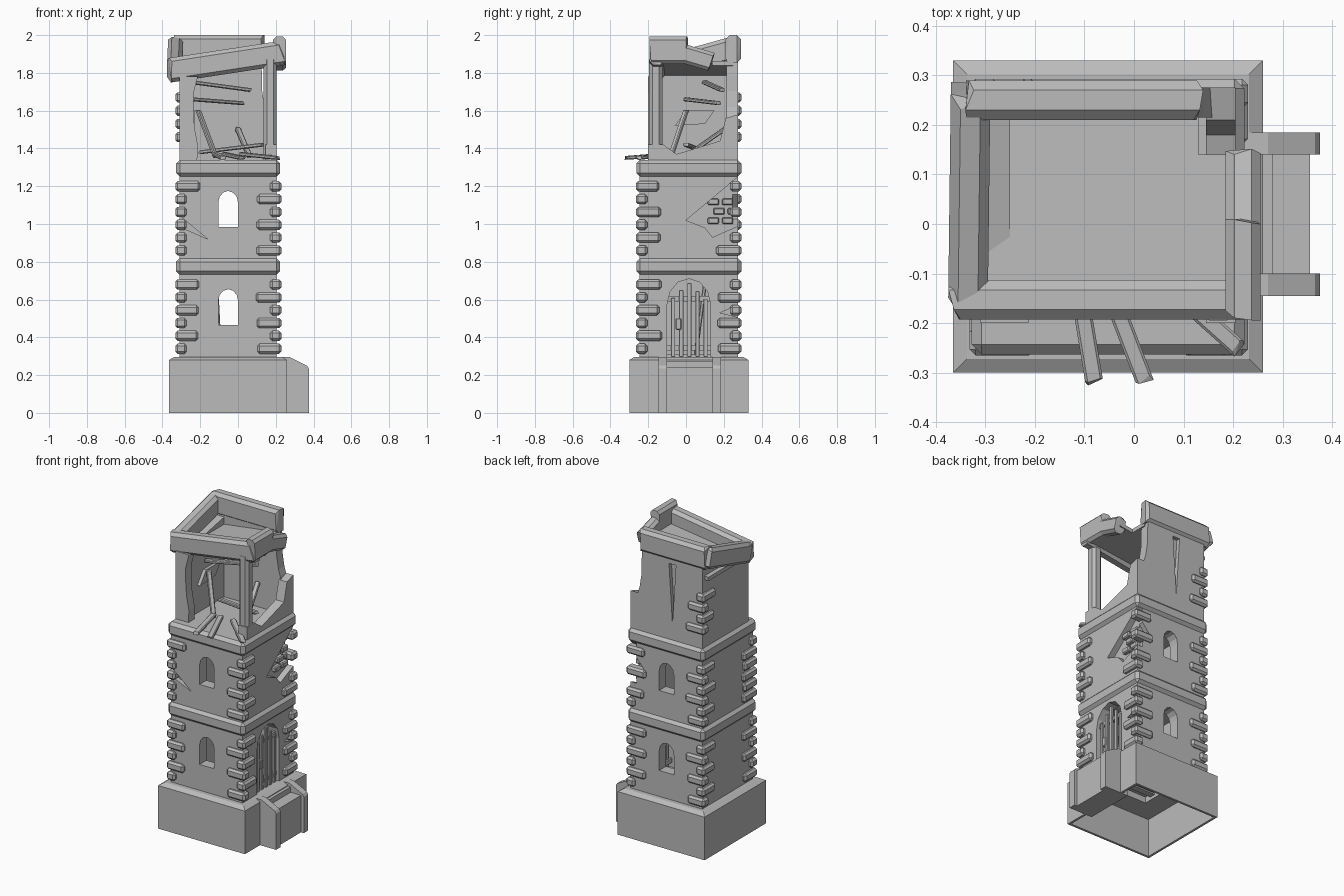
import bpy, bmesh, random
from math import sin, cos, pi
from mathutils import Vector

random.seed(4)
if "Cube" in bpy.data.objects:
    bpy.data.objects.remove(bpy.data.objects["Cube"])

stone = bpy.data.materials.new("grey_stone")
stone.use_nodes = True
grey = (.5, .5, .5, 1)
stone.diffuse_color = grey
stone.node_tree.nodes["Principled BSDF"].inputs["Base Color"].default_value = grey

# Shaft faces, wall thickness and main levels
left, right, front, back = -.31, .205, -.245, .275
wall = .07
plinth_top, upper_floor, wall_top = .297, 1.33, 1.87
courses = (.73, 1.25)


def finish(name, bm):
    bmesh.ops.recalc_face_normals(bm, faces=bm.faces)
    mesh = bpy.data.meshes.new(name)
    bm.to_mesh(mesh)
    bm.free()
    mesh.materials.append(stone)
    part = bpy.data.objects.new(name, mesh)
    bpy.context.collection.objects.link(part)
    return part


def box(name, x, y, z, bevel=0, slope=0):
    """Box between (low, high) ranges, with optional chamfer or inward-sloping sides."""
    bm = bmesh.new()
    bmesh.ops.create_cube(bm, size=1)
    for v in bm.verts:
        inward = Vector((-v.co.x, -v.co.y, 0)) * 2 * slope if v.co.z > 0 else Vector()
        v.co = Vector([max(r) if c > 0 else min(r) for c, r in zip(v.co, (x, y, z))]) + inward
    if bevel:
        bmesh.ops.bevel(bm, geom=bm.edges[:], offset=bevel, segments=1, affect='EDGES')
    return finish(name, bm)


def prism(name, outline, axis, low, high):
    """Extrude an outline of (y, z) along x, or of (x, z) along y."""
    def place(p, depth):
        return Vector((depth, *p) if axis == 'x' else (p[0], depth, p[1]))
    bm = bmesh.new()
    face = bm.faces.new([bm.verts.new(place(p, low)) for p in outline])
    grown = bmesh.ops.extrude_face_region(bm, geom=[face])["geom"]
    bmesh.ops.translate(bm, vec=place((0, 0), high - low),
                        verts=[g for g in grown if isinstance(g, bmesh.types.BMVert)])
    return finish(name, bm)


def beam(name, start, end, width, height, rough=0):
    """Chamfered beam of timber or stone with roughly broken ends."""
    start, end = Vector(start), Vector(end)
    along = (end - start).normalized()
    side = along.cross(Vector((0, 1, 0) if abs(along.z) > .9 else (0, 0, 1))).normalized()
    up = side.cross(along)
    cut = min(width, height) / 4
    bm = bmesh.new()
    for tip in (start, end):
        for sx in (-1, 1):
            for sz in (-1, 1):
                for dx, dz in ((cut, 0), (0, cut)):
                    offset = side * sx * (width / 2 - dx) + up * sz * (height / 2 - dz)
                    bm.verts.new(tip + offset + along * random.uniform(-rough, rough))
    bmesh.ops.convex_hull(bm, input=bm.verts[:])
    return finish(name, bm)


def carve(target, *cutters):
    for cutter in cutters:
        mod = target.modifiers.new("carve", 'BOOLEAN')
        mod.operation, mod.object, mod.solver = 'DIFFERENCE', cutter, 'EXACT'
        bpy.context.view_layer.objects.active = target
        bpy.ops.object.modifier_apply(modifier=mod.name)
        bpy.data.objects.remove(cutter)


def arch(centre, sill, width, height):
    """Outline of an opening with a tall, faceted round head."""
    half, rise = width / 2, width * .6
    spring = sill + height - rise
    head = [(centre + half * cos(pi * i / 6), spring + rise * sin(pi * i / 6)) for i in range(7)]
    return [(centre - half, sill), (centre + half, sill)] + head


def ragged(start, end, steps, amount):
    """Broken edge: points from start to end, pushed sideways at random."""
    a, b = Vector(start), Vector(end)
    points = [a.lerp(b, i / steps) for i in range(steps + 1)]
    return [(p.x + random.uniform(-amount, amount), p.y) for p in points]


def inset_box(name, d, z, bevel=0, slope=0):
    """Box following the shaft faces, moved inward by d."""
    return box(name, (left + d, right - d), (front + d, back - d), z, bevel, slope)


# Hollow plinth with a sloped rim, open underneath, floor boards over the opening
rim = .28
plinth = inset_box("plinth", -.055, (0, rim))
carve(plinth, inset_box("cutter", -.04, (-1, .25)), inset_box("cutter", .1, (.2, .4)))
cap = inset_box("plinth_rim", -.055, (rim, plinth_top), 0, .028)
carve(cap, inset_box("cutter", .1, (.2, .4)))
for i in range(5):
    y = i * .06 - .1
    box("floor_board", (left + wall, right - wall), (y, y + .04), (.27, .28))

# Entrance steps between two sloped cheeks
step_low, step_high, step_end = -.1, .14, .375
for y in (step_low - .045, step_high):
    prism("step_cheek", [(right, 0), (step_end, 0), (step_end, .235), (step_end - .01, .25),
                         (.27, plinth_top), (right, plinth_top)], 'y', y, y + .045)
box("lower_step", (right, step_end - .02), (step_low, step_high), (0, .24))
box("upper_step", (right, .28), (step_low, step_high), (.1, .275))

# Hollow shaft with windows, doorway and broken patches
shaft = inset_box("tower_shaft", 0, (.29, upper_floor))
for low, high in ((.31, courses[0]), (.8, courses[1])):
    carve(shaft, inset_box("cutter", wall, (low, high)))
for sill in (.465, .985):
    carve(shaft, prism("cutter", arch(-.052, sill, .105, .19), 'y', -1, 1))
carve(shaft, prism("cutter", arch(.015, .29, .23, .42), 'x', .1, 1),
      prism("cutter", [(0, 1.02), (.3, 1.27), (.3, 1), (.14, .93), (.1, .98)], 'x', right - .04, 1),
      prism("cutter", [(.3, .5), (.3, .58), (.18, .53)], 'x', right - .03, 1),
      prism("cutter", [(-.34, 1.07), (-.34, 1), (-.16, .92)], 'y', -1, front + .03),
      prism("cutter", [(.22, 1.22), (.1, 1.08), (.22, .98)], 'y', back - .03, 1))

# Bricks showing in the broken patch
for row in range(3):
    for column in range(2):
        y, z = .115 + column * .075 + row % 2 * .03, 1 + row * .05
        box("exposed_brick", (right - .05, right - .015), (y, y + .06), (z, z + .035), .006)

# String courses
for z in courses:
    inset_box("string_course", -.018, (z, z + .09), .02)


def corner_stone(sx, sy, z, along_x):
    """Stone wrapping a shaft corner, long on one face and short on the other."""
    x = right + .025 if sx > 0 else left - .022
    y = back + .018 if sy > 0 else front - .02
    long, short = random.uniform(.12, .14), .06
    dx, dy = (long, short) if along_x else (short, long)
    box("corner_stone", (x, x - sx * dx), (y, y - sy * dy), (z - .027, z + .027), .012)


# Alternating corner stones, leaving gaps at the broken patch
for start in (.34, .86):
    for i in range(6):
        for sx in (-1, 1):
            for sy in (-1, 1):
                broken = sx + sy == 2 and start > .5 and i in (2, 4)
                cracked = sx + sy == -2 and start > .5 and i < 5
                if not broken:
                    corner_stone(sx, sy, start + i * wall * .97, i % 2 == (sx * sy > 0) and not cracked)
for i in range(4):
    corner_stone(-1, 1, 1.46 + i * wall, i % 2 == 0)

# Barred gate
for i in range(5):
    y = i * .043 - .068
    box("gate_bar", (.18, .195), (y - .011, y + .011), (plinth_top, .69 - abs(y - .015)), .002)
for z in (.33, .59):
    box("gate_crossbar", (.17, .185), (step_low, .13), (z, z + .028))
box("gate_lock", (.18, .2), (-.055, -.025), (.44, .5), .004)

# Ruined walls of the top storey, each with a broken edge
inner = .06
rear = prism("back_wall", [(left, wall_top), (left, upper_floor)]
             + ragged((right, upper_floor), (.155, 1.58), 3, .005)
             + ragged((.135, 1.62), (.125, wall_top), 3, .006), 'y', back - inner, back)
carve(rear, prism("cutter", [(-.12, 1.83), (-.07, 1.83), (-.095, 1.44)], 'y', back - .025, 1))
stub_front = -.2
prism("left_wall", [(back, upper_floor), (back, wall_top)]
      + ragged((stub_front + .01, 1.78), (stub_front + .01, upper_floor), 5, .01), 'x', left, left + inner)
prism("front_wall_stub", [(left, upper_floor), (left, 1.78)]
      + ragged((-.225, 1.78), (-.22, upper_floor), 5, .015), 'y', stub_front, stub_front + inner)
prism("right_wall_stub", [(stub_front, upper_floor), (back, upper_floor), (back, 1.58), (.21, 1.56),
                          (.18, 1.44), (-.05, 1.37), (-.12, 1.42), (stub_front, 1.42)],
      'x', right - inner, right)
beam("front_post", (.17, -.16, upper_floor), (.17, -.16, wall_top), wall, wall)
prism("inner_patch", [(-.06, 1.52), (0, 1.6), (.15, 1.6), (.1, 1.53)], 'x', left + .05, left + .08)

# Fallen timbers: three over the front edge, some wedged inside
for start, end in ((-.12, -.08), (-.07, .02), (.02, .21)):
    beam("fallen_timber", (start, -.08, 1.37), (end, -.32 + max(end, 0) / 3, 1.35), .036, .02, .008)
for start, end in (((-.24, .1, 1.75), (.06, .19, 1.71)), ((-.24, 0, 1.66), (.02, .17, 1.64)),
                   ((-.21, 0, 1.6), (-.12, -.08, 1.36)), ((-.2, .1, 1.38), (.13, 0, 1.42)),
                   ((0, .2, 1.5), (.06, 0, 1.36)), ((-.1, .05, .3), (-.12, .1, .68))):
    beam("wedged_timber", start, end, .03, .02, .008)

# Tilted parapet running between its corners, missing its back right corner
front_left, front_right = Vector((-.335, -.153, 1.815)), Vector((.215, -.153, 1.905))
back_left, back_right = Vector((-.33, .25, 1.927)), Vector((.13, .25, 1.927))
thick, tall = .08, .13
over = Vector((.02, 0, 0))
beam("front_parapet", front_left - over, front_right + over, thick, tall, .015)
beam("left_parapet", front_left, back_left, thick, tall, .03)
beam("back_parapet", back_left, back_right, thick, tall + .015, .012)
gap = Vector((.22, 0, 1.92))
beam("right_parapet", (gap.x, -.18, gap.z), gap, wall, tall + .015, .015)
beam("right_parapet_end", gap - Vector((0, .04, .01)), (gap.x, .13, 1.86), wall, tall - .03, .01)

# Sloping roof deck inside the parapet, cut back at the missing corner
deck = [(front_left.x, 1.775), (gap.x, 1.85)]
roof = prism("roof_deck", deck + [(x, z + .025) for x, z in reversed(deck)], 'y', front_left.y, back_left.y)
carve(roof, box("cutter", (back_right.x, 1), (step_high, 1), (1, 2)))
